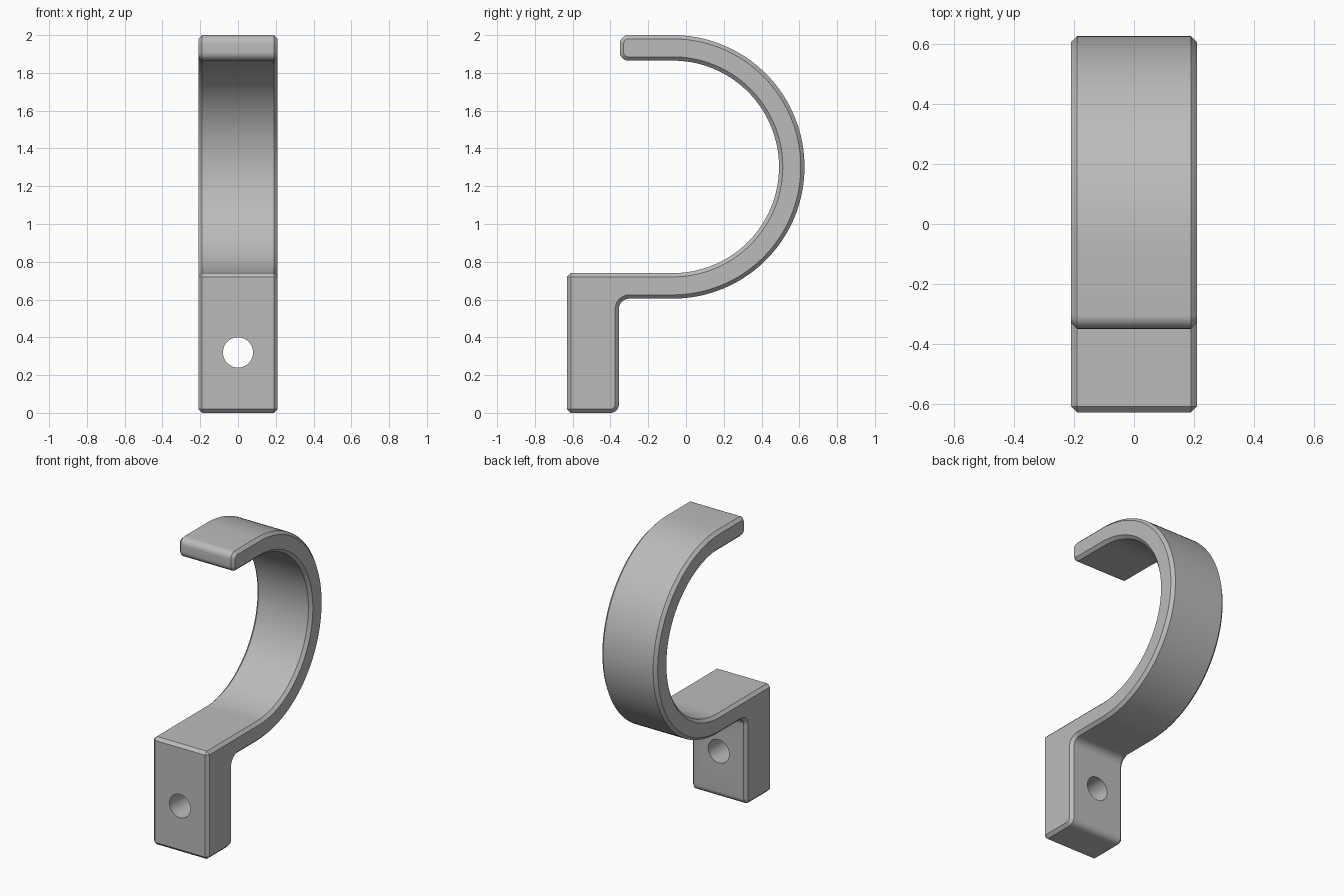
import bpy
import bmesh
from math import sin, cos, radians

cube = bpy.data.objects.get("Cube")
if cube:
    bpy.data.objects.remove(cube, do_unlink=True)

HALF_WIDTH = 0.21
CHAMFER = 0.02
CY, CZ = -0.07, 1.3025          # centre of the hook's bend
R_OUT, R_IN = 0.6975, 0.5625
FRONT, BACK, TIP = -0.63, -0.355, -0.35
TOP, UNDER = CZ - R_IN, CZ - R_OUT
ROUND, FILLET = 0.045, 0.055

grey = bpy.data.materials.new("plain grey")
grey.use_nodes = True
colour = (0.50, 0.50, 0.50, 1)
grey.diffuse_color = colour
grey.node_tree.nodes["Principled BSDF"].inputs["Base Color"].default_value = colour


def arc(y, z, r, start, end, steps):
    angles = [radians(start + (end - start) * i / steps) for i in range(steps + 1)]
    return [(y + r * cos(a), z + r * sin(a)) for a in angles]


def side_profile(d):
    """Outline of the bracket in the YZ plane, moved inward by d."""
    c, r = CHAMFER, ROUND - d
    pts = [(FRONT + d, c), (FRONT + c, d)]                       # lower front edge
    pts += arc(BACK - ROUND, ROUND, r, -90, 0, 8)                # lower back edge
    pts += arc(BACK + FILLET, UNDER - FILLET, FILLET + d, 180, 90, 8)
    pts += arc(CY, CZ, R_OUT - d, -90, 90, 72)                   # outside of bend
    pts += arc(TIP + ROUND, CZ + R_OUT - ROUND, r, 90, 180, 8)   # tip
    pts += arc(TIP + ROUND, CZ + R_IN + ROUND, r, 180, 270, 8)
    pts += arc(CY, CZ, R_IN + d, 90, -90, 72)                    # inside of bend
    pts += [(FRONT + c, TOP - d), (FRONT + d, TOP - c)]          # upper front edge
    return pts


# Hook and mounting block, one body with chamfered sides
bm = bmesh.new()
sections = [(-HALF_WIDTH, CHAMFER), (-HALF_WIDTH + CHAMFER, 0),
            (HALF_WIDTH - CHAMFER, 0), (HALF_WIDTH, CHAMFER)]
rings = [[bm.verts.new((x, y, z)) for y, z in side_profile(d)] for x, d in sections]
for a, b in zip(rings, rings[1:]):
    for i in range(len(a)):
        j = (i + 1) % len(a)
        bm.faces.new((a[i], a[j], b[j], b[i]))
bm.faces.new(rings[0])
bm.faces.new(rings[-1])
bmesh.ops.remove_doubles(bm, verts=bm.verts, dist=0.0001)
bmesh.ops.recalc_face_normals(bm, faces=bm.faces)
mesh = bpy.data.meshes.new("hook_bracket")
bm.to_mesh(mesh)
bm.free()
mesh.materials.append(grey)
hook = bpy.data.objects.new("hook_bracket", mesh)
bpy.context.collection.objects.link(hook)

# Screw hole through the mounting block
bpy.ops.mesh.primitive_cylinder_add(vertices=48, radius=0.08, depth=0.6,
                                    location=(0, (FRONT + BACK) / 2, 0.32),
                                    rotation=(radians(90), 0, 0))
cutter = bpy.context.object
cutter.name = "screw_hole_cutter"
cutter.hide_render = True
cutter.data.materials.append(grey)
cut = hook.modifiers.new("screw_hole", 'BOOLEAN')
cut.operation = 'DIFFERENCE'
cut.solver = 'EXACT'
cut.object = cutter

bpy.ops.object.select_all(action='DESELECT')
hook.select_set(True)
bpy.context.view_layer.objects.active = hook
bpy.ops.object.modifier_apply(modifier=cut.name)
bpy.data.objects.remove(cutter, do_unlink=True)
bpy.ops.object.shade_smooth_by_angle(angle=radians(30))
